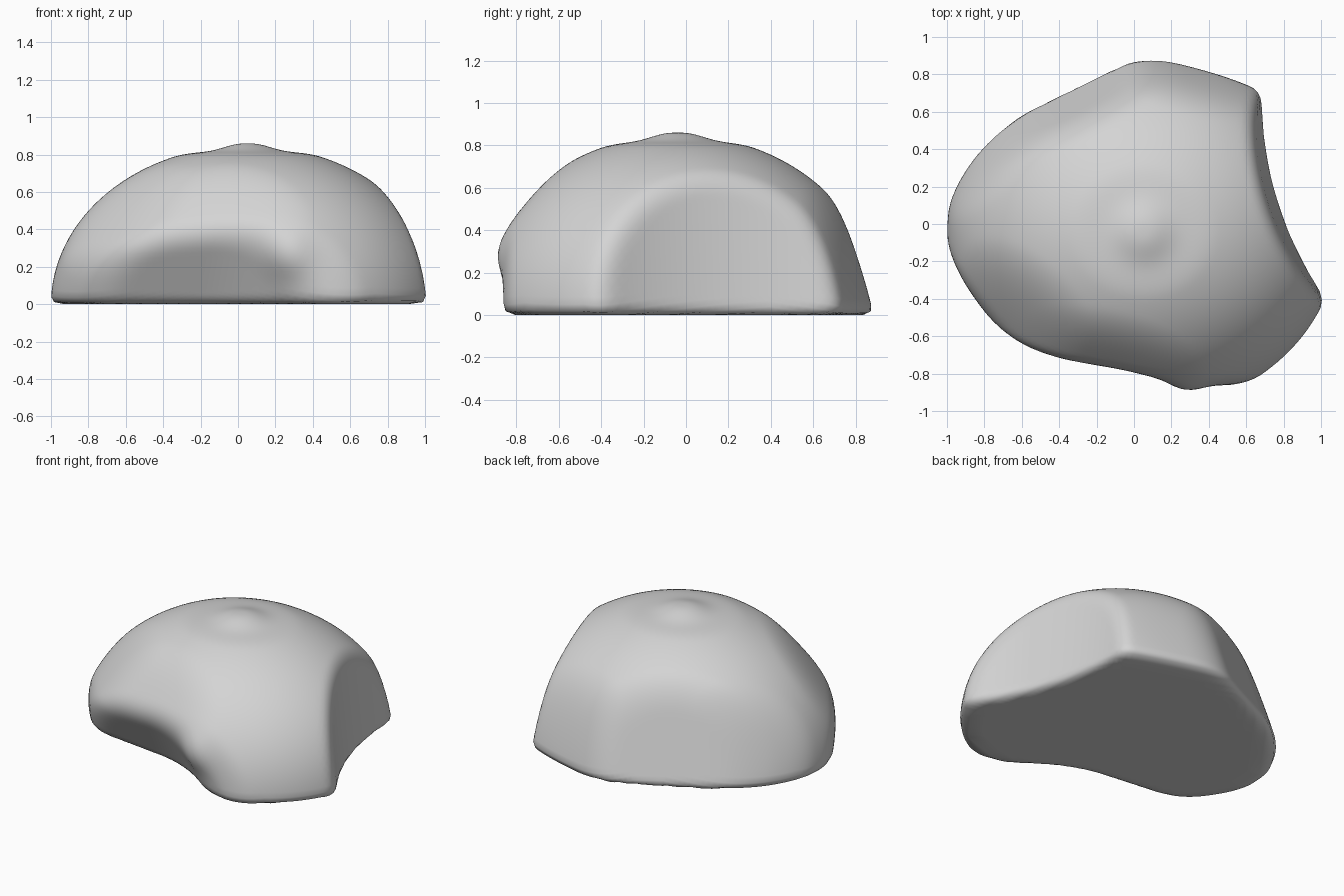
import bpy
import bmesh
import math
from mathutils import Vector

start_cube = bpy.data.objects.get("Cube")
if start_cube:
    bpy.data.objects.remove(start_cube)

CORE = Vector((0, 0, 0.3))


def soft_max(a, b, k):
    """Intersect two fields with a rounded edge of width k."""
    h = max(k - abs(a - b), 0) / k
    return max(a, b) + h * h * k / 4


def ellipsoid(p, centre, radii):
    q = Vector([(p[i] - centre[i]) / radii[i] for i in range(3)])
    return (q.length - 1) * min(radii)


def bump(p, centre, width):
    return math.exp(-(p - Vector(centre)).length_squared / width ** 2)


# Flat worn faces: outward normal, distance from the origin, edge softness
FACETS = [
    (Vector((-0.42, 0.86, 0.29)), 0.765, 0.08),   # back
    (Vector((0.25, 0.93, 0.27)), 0.88, 0.10),     # back left
    (Vector((-0.75, 0.64, 0.3)), 0.89, 0.10),     # back right
    (Vector((0, -1, 0)), 0.865, 0.06),            # front
    (Vector((-0.2, -0.85, 0.6)), 0.94, 0.08),     # front shoulder
    (Vector((-0.7, -0.6, 0.7)), 1.05, 0.10),      # front right shoulder
    (Vector((-0.75, -0.62, -0.2)), 0.87, 0.10),   # front right foot
    (Vector((0, 0, 1)), 0.815, 0.03),             # crown
]
# Undercut at the foot of the front: sloping ceiling and end wall
CEILING = Vector((-0.1, -0.84, -0.52))
END_WALL = Vector((-0.6, -0.8, -0.4))


def rock_field(p):
    """Negative inside the boulder, positive outside."""
    f = ellipsoid(p, (0.05, -0.04, 0), (1.05, 0.96, 0.85))
    for normal, distance, soft in FACETS:
        f = soft_max(f, p.dot(normal) - distance, soft)
    # Wide hollow side, a cylinder widening upwards
    hollow = 1.875 + 0.1 * p.z - math.hypot(p.x - 2.563, p.y - 0.68)
    f = soft_max(f, hollow, 0.06)
    # Undercut, open towards the front right
    undercut = -soft_max(0.48 - p.dot(CEILING), 0.45 - p.dot(END_WALL), 0.12)
    f = soft_max(f, undercut, 0.10)
    # Small knob beside the undercut
    f -= 0.035 * bump(p, (0.27, -0.85, 0.26), 0.11)
    # Flat underside
    return soft_max(f, -p.z, 0.05)


def surface_point(direction):
    near, far = 0.0, 1.5
    for _ in range(16):
        mid = (near + far) / 2
        if rock_field(CORE + direction * mid) < 0:
            near = mid
        else:
            far = mid
    return CORE + direction * near


# Boulder: a sphere drawn in to the carved surface
bm = bmesh.new()
bmesh.ops.create_icosphere(bm, subdivisions=6, radius=1)
for v in bm.verts:
    v.co = surface_point(v.co.normalized())
    # Low nub on the crown
    if v.co.z > 0.5:
        r = math.hypot(v.co.x - 0.05, v.co.y + 0.04)
        v.co.z += 0.045 * math.exp(-(r / 0.15) ** 2.5)

mesh = bpy.data.meshes.new("boulder")
bm.to_mesh(mesh)
bm.free()
mesh.polygons.foreach_set("use_smooth", [True] * len(mesh.polygons))
boulder = bpy.data.objects.new("boulder", mesh)
bpy.context.collection.objects.link(boulder)

# Stone colour
stone = bpy.data.materials.new("grey stone")
stone.use_nodes = True
grey = (0.66, 0.66, 0.66, 1)
stone.diffuse_color = grey
stone.node_tree.nodes["Principled BSDF"].inputs["Base Color"].default_value = grey
mesh.materials.append(stone)
